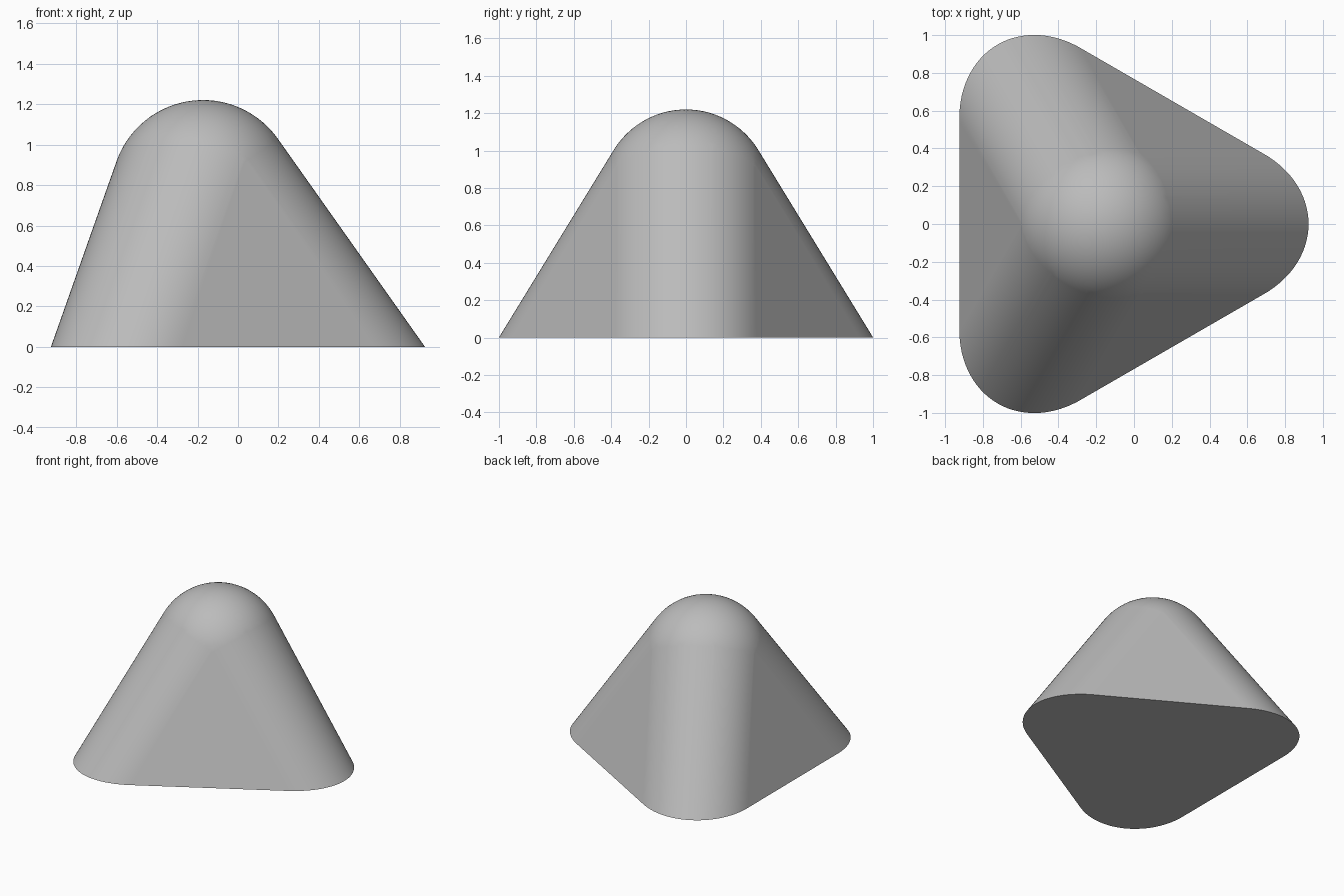
import bpy
import bmesh
import math
from mathutils import Vector

cube = bpy.data.objects.get("Cube")
if cube:
    bpy.data.objects.remove(cube, do_unlink=True)

RADIUS = 0.453          # rounding of the tip and the three ridges
HEIGHT = 0.767          # height of the tip's centre
TIP = Vector((-0.173, 0, HEIGHT))
STEPS = 32              # segments across each ridge

grey = bpy.data.materials.new("grey")
grey.use_nodes = True
colour = (0.5, 0.5, 0.5, 1)
grey.diffuse_color = colour
grey.node_tree.nodes["Principled BSDF"].inputs["Base Color"].default_value = colour

bm = bmesh.new()

# Three ridges: an arc around the tip, carried down the slope to the ground
slopes = []
for k in range(3):
    turn = math.radians(120 * k)
    out = Vector((math.cos(turn), math.sin(turn), 0))
    side = Vector((-out.y, out.x, 0))
    down = (out - Vector((0, 0, math.sqrt(2)))).normalized()
    up = side.cross(down)
    if up.z < 0:
        up.negate()
    slopes.append(down)
    for i in range(STEPS + 1):
        a = math.radians(-60 + 120 * i / STEPS)
        p = TIP + RADIUS * (up * math.cos(a) + side * math.sin(a))
        bm.verts.new(p)
        bm.verts.new(p - down * (p.z / down.z))

# Rounded tip: the part of a ball above all three arcs
ball = bmesh.new()
bmesh.ops.create_icosphere(ball, subdivisions=5, radius=1)
for v in ball.verts:
    if all(v.co.dot(d) < -0.02 for d in slopes):
        bm.verts.new(TIP + v.co * RADIUS)
ball.free()

# Skin everything, then merge the flat sides and the underside
bmesh.ops.remove_doubles(bm, verts=bm.verts, dist=0.0005)
bmesh.ops.convex_hull(bm, input=bm.verts)
bmesh.ops.dissolve_limit(bm, angle_limit=math.radians(0.2),
                         verts=bm.verts, edges=bm.edges)
bmesh.ops.recalc_face_normals(bm, faces=bm.faces)

mesh = bpy.data.meshes.new("rounded_pyramid")
bm.to_mesh(mesh)
bm.free()
mesh.materials.append(grey)
body = bpy.data.objects.new("rounded_pyramid", mesh)
bpy.context.collection.objects.link(body)

# Smooth ridges, flat sides, sharp bottom rim
bpy.context.view_layer.objects.active = body
body.select_set(True)
bpy.ops.object.shade_smooth_by_angle(angle=math.radians(30))
weighted = body.modifiers.new("flat_sides", "WEIGHTED_NORMAL")
weighted.keep_sharp = True
